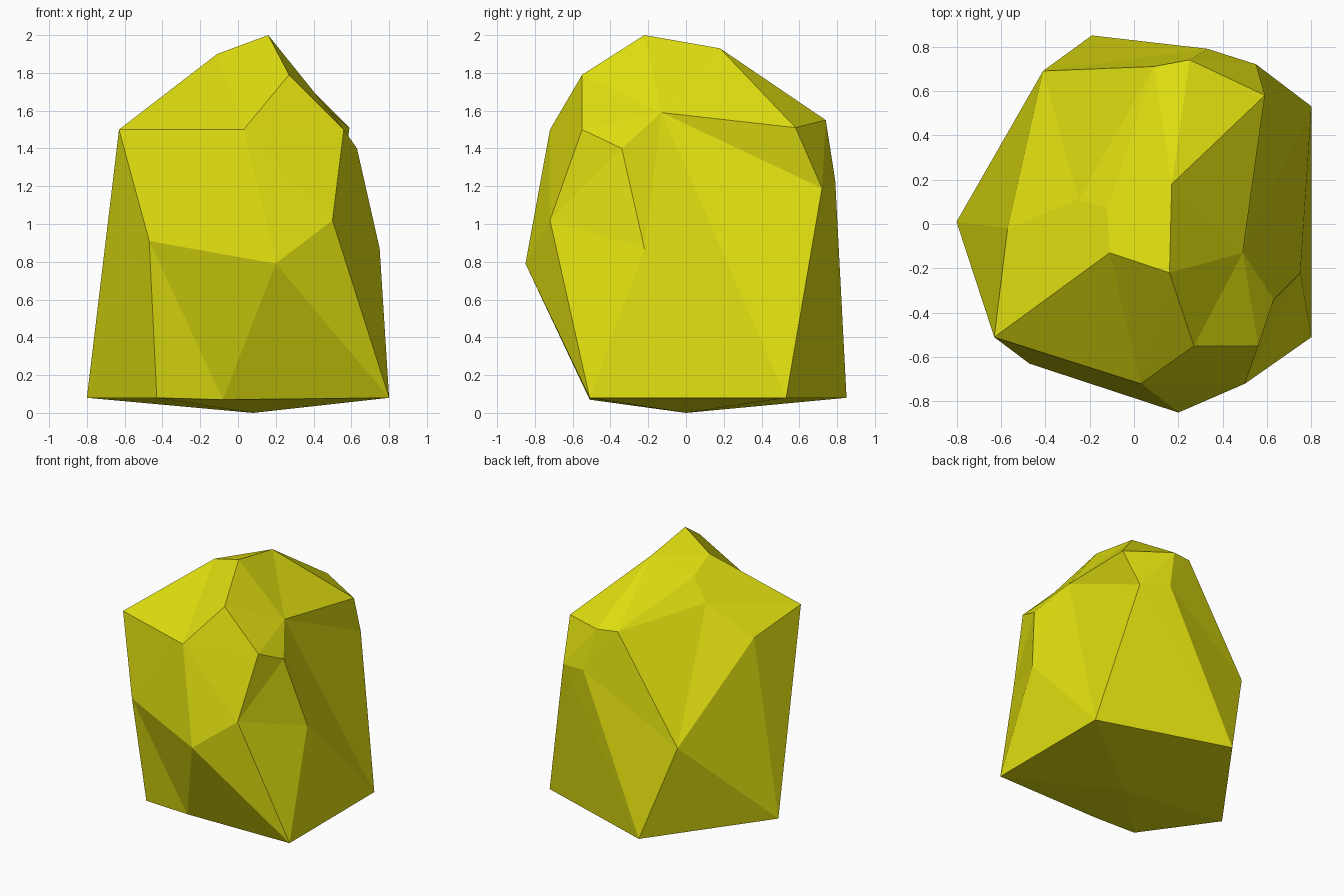
import bpy
import bmesh

if "Cube" in bpy.data.objects:
    bpy.data.objects.remove(bpy.data.objects["Cube"])

# Corner points of the rock, grouped by height
CORNERS = {
    # underside: foot point and base outline
    "G": (0.08, 0.0, 0.0),
    "A": (-0.80, 0.01, 0.08), "B": (-0.43, -0.51, 0.08), "C": (-0.08, -0.51, 0.07),
    "D": (0.80, -0.51, 0.08), "E": (0.80, 0.53, 0.08), "F": (-0.19, 0.85, 0.08),
    # middle belt
    "H": (-0.47, -0.63, 0.91), "I": (0.20, -0.85, 0.79), "J": (0.50, -0.72, 1.02),
    "K": (0.75, -0.22, 0.87), "X": (-0.41, 0.69, 0.78),
    "b": (0.55, 0.72, 1.19), "c": (0.33, 0.79, 1.23),
    # shoulder
    "L": (-0.63, -0.51, 1.50), "M": (0.03, -0.72, 1.50), "N": (0.56, -0.55, 1.50),
    "O": (0.63, -0.34, 1.40), "P": (0.49, -0.13, 1.59), "a": (0.59, 0.58, 1.51),
    "Z": (0.25, 0.74, 1.55), "Y": (0.09, 0.71, 1.56), "W": (-0.57, -0.02, 1.41),
    # crown
    "Q": (0.27, -0.55, 1.79), "R": (0.16, -0.22, 2.00), "S": (-0.11, -0.13, 1.90),
    "T": (0.17, 0.18, 1.93), "U": (-0.12, 0.07, 1.805), "V": (-0.25, 0.11, 1.645),
}

# Facets as fans: a hub corner joined to each step along a chain of neighbours
FANS = [
    ("G", "ABCDEFA"),                                      # underside
    ("M", "HIJNQRSLH"), ("H", "LABCI"), ("D", "CIJ"),      # front
    ("K", "DEPOJD"), ("P", "EbaTRQNO"), ("N", "JO"),       # right
    ("X", "FcYVWAF"), ("Z", "TYcbaT"), ("F", "Ebc"),       # back
    ("L", "AWVS"), ("U", "SVYTS"), ("T", "RS"),            # left and crown
]

bm = bmesh.new()
corner = {key: bm.verts.new(co) for key, co in CORNERS.items()}
for hub, chain in FANS:
    for p, q in zip(chain, chain[1:]):
        bm.faces.new((corner[hub], corner[p], corner[q]))
bmesh.ops.recalc_face_normals(bm, faces=bm.faces[:])

mesh = bpy.data.meshes.new("rock")
bm.to_mesh(mesh)
bm.free()

# Single yellow colour, flat facets
yellow = bpy.data.materials.new("yellow")
yellow.diffuse_color = (0.74, 0.73, 0.005, 1.0)
yellow.use_nodes = True
yellow.node_tree.nodes["Principled BSDF"].inputs["Base Color"].default_value = yellow.diffuse_color
mesh.materials.append(yellow)

rock = bpy.data.objects.new("rock", mesh)
bpy.context.collection.objects.link(rock)
